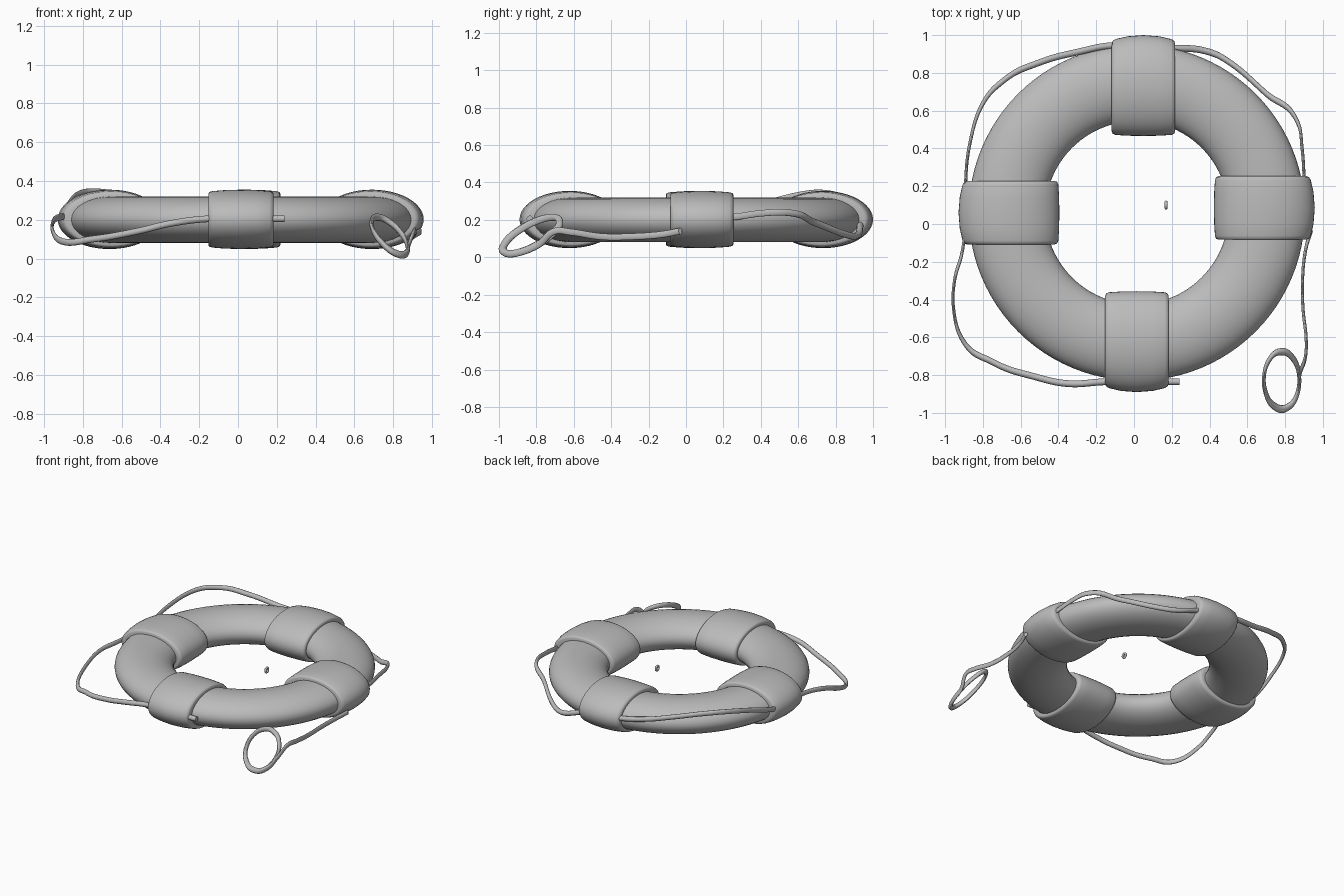
import bpy, bmesh, math
from mathutils import Vector, Matrix

cube = bpy.data.objects.get("Cube")
if cube:
    bpy.data.objects.remove(cube, do_unlink=True)

grey = bpy.data.materials.new("plain grey")
grey.use_nodes = True
grey.diffuse_color = (0.5, 0.5, 0.5, 1)
grey.node_tree.nodes["Principled BSDF"].inputs["Base Color"].default_value = (0.5, 0.5, 0.5, 1)

CENTRE = Vector((0.015, 0.06, 0.2))
SQUASH = 0.45  # rope is narrower across x


def finish(obj, angle=40):
    obj.data.materials.append(grey)
    bpy.ops.object.select_all(action='DESELECT')
    obj.select_set(True)
    bpy.context.view_layer.objects.active = obj
    bpy.ops.object.shade_smooth_by_angle(angle=math.radians(angle))


def torus(name, loc, major, minor, scale, rotation=(0, 0, 0), segments=96, sides=32):
    bpy.ops.mesh.primitive_torus_add(location=loc, rotation=rotation, major_radius=major,
                                     minor_radius=minor, major_segments=segments,
                                     minor_segments=sides)
    obj = bpy.context.object
    obj.name = name
    obj.scale = scale
    finish(obj)


def band(name, x, y, angle):
    """Barrel-shaped sleeve; local x runs along the ring, local y points outward."""
    half, sides = 0.168, 48
    steps = [(-1, .74), (-1, .87), (-.97, .92), (-.88, .95), (-.5, .985), (0, 1)]
    steps += [(-t, s) for t, s in reversed(steps[:-1])]
    bm = bmesh.new()
    rings = []
    for t, s in steps:
        ring = []
        for i in range(sides):
            a = math.tau * i / sides
            ring.append(bm.verts.new((t * half, 0.267 * s * math.cos(a) - 0.01 * t * t,
                                      0.153 * s * math.sin(a))))
        rings.append(ring)
    for r, q in zip(rings, rings[1:]):
        for i in range(sides):
            j = (i + 1) % sides
            bm.faces.new((r[i], r[j], q[j], q[i]))
    bmesh.ops.recalc_face_normals(bm, faces=bm.faces)
    mesh = bpy.data.meshes.new(name)
    bm.to_mesh(mesh)
    bm.free()
    obj = bpy.data.objects.new(name, mesh)
    bpy.context.collection.objects.link(obj)
    obj.matrix_world = Matrix.Translation((x, y, 0.202)) @ Matrix.Rotation(math.radians(angle), 4, 'Z')
    finish(obj, 50)


def rope(name, points):
    data = bpy.data.curves.new(name, 'CURVE')
    data.dimensions = '3D'
    data.bevel_depth = 0.018
    data.bevel_resolution = 3
    data.resolution_u = 8
    data.use_fill_caps = True
    spline = data.splines.new('BEZIER')
    spline.bezier_points.add(len(points) - 1)
    for bp, (x, y, z) in zip(spline.bezier_points, points):
        bp.co = (x / SQUASH, y, z)
        bp.handle_left_type = bp.handle_right_type = 'AUTO'
    obj = bpy.data.objects.new(name, data)
    obj.scale.x = SQUASH
    bpy.context.collection.objects.link(obj)
    bpy.ops.object.select_all(action='DESELECT')
    obj.select_set(True)
    bpy.context.view_layer.objects.active = obj
    bpy.ops.object.convert(target='MESH')
    finish(bpy.context.object, 50)


# Flattened float ring and its four sleeves
torus("float_ring", CENTRE, 0.6875, 0.2025, (1, 1, 0.59))
band("back_band", 0.05, 0.733, 0)
band("front_band", 0.015, -0.623, 180)
band("left_band", 0.69, 0.085, -90)
band("right_band", -0.662, 0.06, 90)

# Grab rope, one length between each pair of sleeves
rope("front_right_rope", [(.24, -.835, .205), (.05, -.835, .205), (-.15, -.835, .205),
                          (-.35, -.845, .18), (-.52, -.81, .14), (-.75, -.73, .1),
                          (-.91, -.61, .09), (-.955, -.45, .14), (-.95, -.3, .195),
                          (-.91, -.15, .215), (-.89, 0, .215)])
rope("back_right_rope", [(-.89, .12, .2), (-.89, .25, .23), (-.87, .42, .285),
                         (-.81, .62, .335), (-.69, .76, .34), (-.5, .855, .3),
                         (-.3, .91, .25), (-.1, .945, .22), (.02, .93, .21)])
rope("back_left_rope", [(.1, .92, .2), (.22, .93, .17), (.4, .91, .115), (.5, .86, .12),
                        (.7, .69, .185), (.87, .53, .24), (.89, .4, .235),
                        (.9, .25, .215), (.9, .13, .21)])

# Loose end running into a tilted coil
tail = [(.94, -.03, .14), (.91, -.13, .122), (.892, -.3, .11), (.895, -.45, .11),
        (.912, -.62, .135), (.908, -.7, .14)]
for i in range(22):
    a = math.radians(10 - 40 * i)
    wobble = 1 - 0.1 * math.sin(i * 0.29) ** 2
    c, s = math.cos(a) * wobble, math.sin(a) * wobble
    tail.append((.78 + .1 * c, -.822 + .16 * s, .12 - .07 * c + .075 * s))
rope("coiled_tail", tail)

# Small loose ring inside the float
torus("small_ring", (0.17, 0.1, 0.2), 0.016, 0.008, (1, 1, 1), (0, math.pi / 2, 0), 24, 10)
